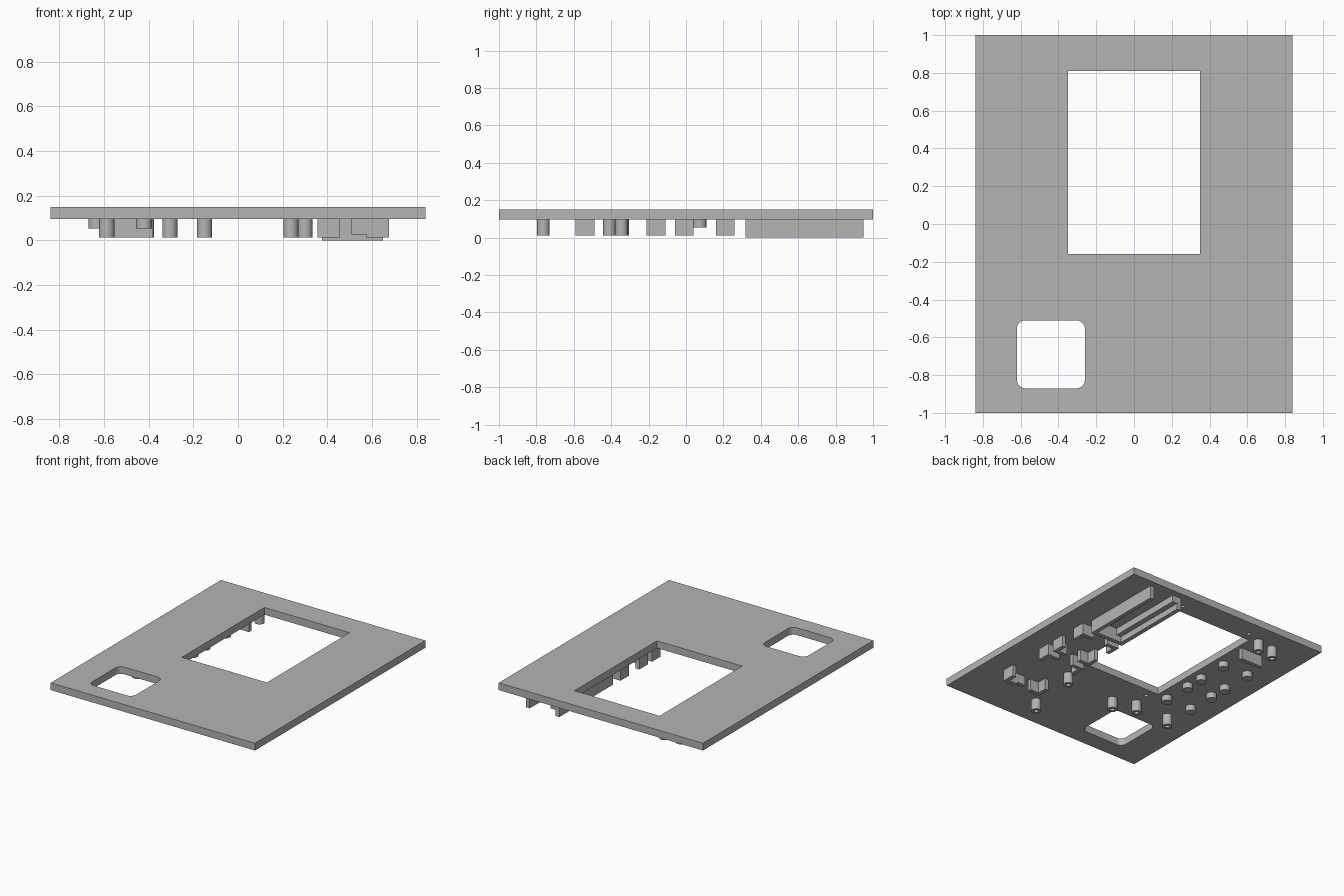
import bpy
import bmesh
from mathutils import Matrix, Vector

cube = bpy.data.objects.get("Cube")
if cube:
    bpy.data.objects.remove(cube, do_unlink=True)

UNDER, TOP = 0.096, 0.15      # faces of the panel
LOW, MID = 0.012, 0.053       # ends of the tall and short fittings

grey = bpy.data.materials.new("panel_grey")
grey.use_nodes = True
grey.diffuse_color = (0.46, 0.46, 0.46, 1)
grey.node_tree.nodes["Principled BSDF"].inputs["Base Color"].default_value = grey.diffuse_color


def finish(name, bm):
    mesh = bpy.data.meshes.new(name)
    bmesh.ops.recalc_face_normals(bm, faces=bm.faces)
    bm.to_mesh(mesh)
    bm.free()
    mesh.materials.append(grey)
    obj = bpy.data.objects.new(name, mesh)
    bpy.context.collection.objects.link(obj)
    return obj


def add_box(bm, x, y, z):
    lo, hi = Vector((x[0], y[0], z[0])), Vector((x[1], y[1], z[1]))
    m = Matrix.Translation((lo + hi) / 2) @ Matrix.Diagonal((*(hi - lo), 1))
    return bmesh.ops.create_cube(bm, size=1, matrix=m)["verts"]


def box(name, x, y, z):
    bm = bmesh.new()
    add_box(bm, x, y, z)
    return finish(name, bm)


def cylinder(name, x, y, r, z):
    bm = bmesh.new()
    bmesh.ops.create_cone(bm, cap_ends=True, segments=32, radius1=r, radius2=r, depth=z[1] - z[0],
                          matrix=Matrix.Translation((x, y, (z[0] + z[1]) / 2)))
    return finish(name, bm)


def smooth(obj):
    bpy.ops.object.select_all(action='DESELECT')
    obj.select_set(True)
    bpy.context.view_layer.objects.active = obj
    bpy.ops.object.shade_smooth_by_angle()


def cut(obj, cutters):
    bpy.context.view_layer.objects.active = obj
    for c in cutters:
        c.hide_render = True
        mod = obj.modifiers.new("cut", 'BOOLEAN')
        mod.operation, mod.solver, mod.object = 'DIFFERENCE', 'EXACT', c
        bpy.ops.object.modifier_apply(modifier=mod.name)
        bpy.data.objects.remove(c, do_unlink=True)


# Panel with screen window, rounded opening and four blind screw holes
panel = box("panel", (-0.84, 0.84), (-1, 1), (UNDER, TOP))
window = box("window_cutter", (-0.35, 0.35), (-0.16, 0.81), (0, 0.3))
bm = bmesh.new()
add_box(bm, (-0.62, -0.26), (-0.87, -0.51), (0, 0.3))
upright = [e for e in bm.edges if abs(e.verts[0].co.z - e.verts[1].co.z) > 0.1]
bmesh.ops.bevel(bm, geom=upright, offset=0.045, segments=8, profile=0.5, affect='EDGES')
opening = finish("opening_cutter", bm)
screws = [cylinder("screw_cutter", x, y, 0.014, (0, 0.125))
          for x in (-0.295, 0.295) for y in (-0.224, 0.875)]
cut(panel, [window, opening] + screws)
smooth(panel)

# Tall hollow standoffs
for x, y in ((-0.41, 0.84), (-0.54, 0.83), (-0.588, -0.345), (-0.305, -0.338),
             (-0.15, -0.41), (0.3, -0.345), (0.237, -0.763)):
    post = cylinder("standoff", x, y, 0.034, (LOW, UNDER))
    cut(post, [cylinder("bore_cutter", x, y, 0.016, (-0.1, 0.06))])
    smooth(post)

# Short pegs in two columns
for y in (0.455, 0.215, 0.073, -0.15):
    for x in (-0.421, -0.633):
        smooth(cylinder("short_peg", x, y, 0.036, (MID, UNDER)))

# Support rib
box("support_rib", (-0.56, -0.38), (0.67, 0.7), (LOW, UNDER))

# Three-sided tray with an inner ledge
box("tray_outer_wall", (0.62, 0.65), (0.318, 0.95), (0, UNDER))
box("tray_inner_wall", (0.377, 0.41), (0.318, 0.95), (0, UNDER))
box("tray_end_wall", (0.41, 0.62), (0.318, 0.35), (0, UNDER))
box("tray_ledge", (0.41, 0.45), (0.35, 0.95), (0.045, UNDER))


# L-shaped corner brackets around two rectangular seats
def bracket(x, y, sx, sy, arm=0.1, t=0.03):
    outline = [(0, 0), (arm, 0), (arm, t), (t, t), (t, arm), (0, arm)]
    bm = bmesh.new()
    face = bm.faces.new([bm.verts.new((x - sx * u, y - sy * v, LOW)) for u, v in outline])
    grown = bmesh.ops.extrude_face_region(bm, geom=[face])["geom"]
    bmesh.ops.translate(bm, vec=(0, 0, UNDER - LOW),
                        verts=[g for g in grown if isinstance(g, bmesh.types.BMVert)])
    finish("corner_bracket", bm)


for back, front in ((0.26, -0.06), (-0.11, -0.59)):
    for x, sx in ((0.676, 1), (0.356, -1)):
        bracket(x, back, sx, 1)
        bracket(x, front, sx, -1)

# Low stop between the front brackets
box("seat_stop", (0.507, 0.576), (-0.59, -0.56), (0.027, UNDER))
